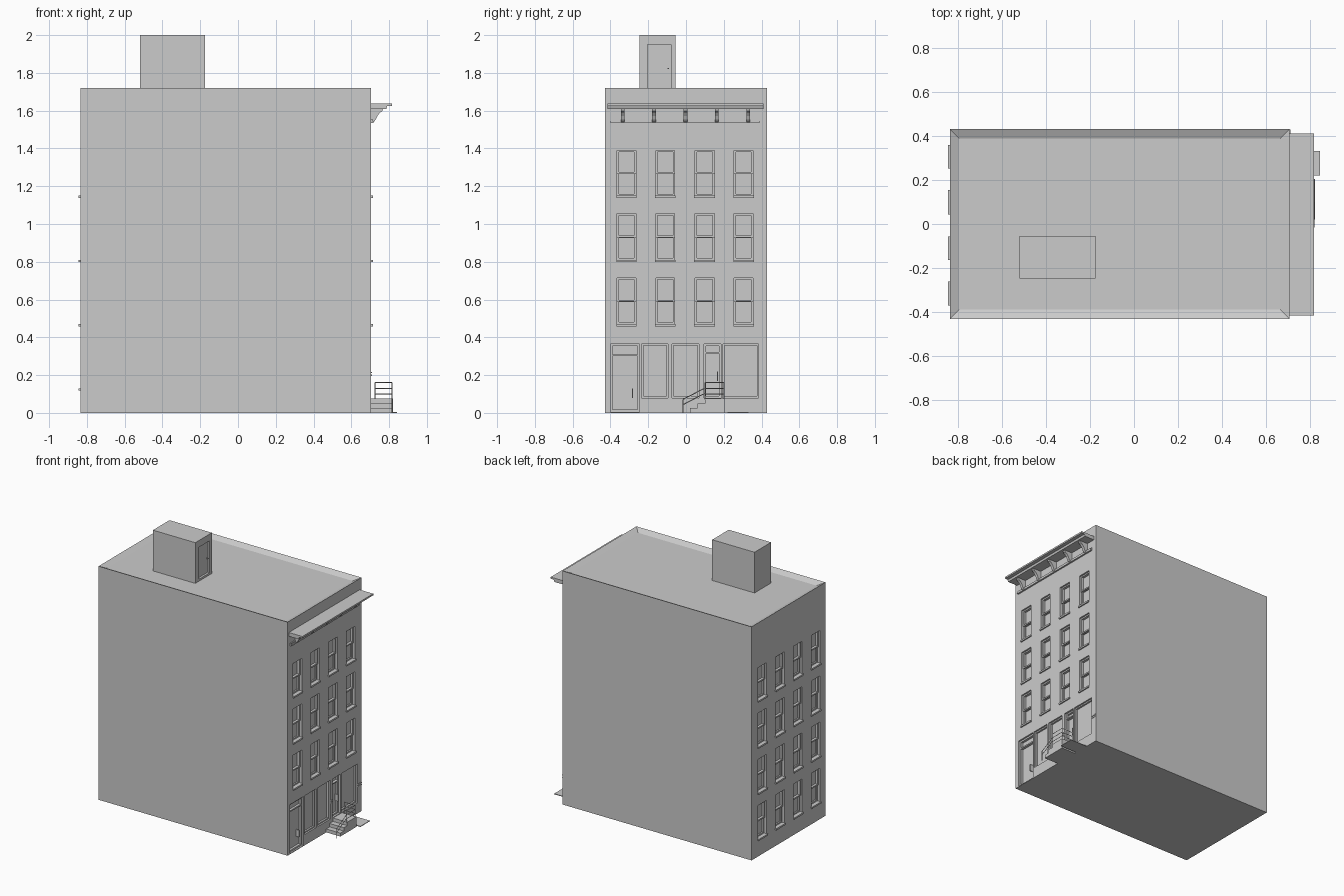
import bpy, bmesh
from mathutils import Vector

if "Cube" in bpy.data.objects:
    bpy.data.objects.remove(bpy.data.objects["Cube"])

FRONT, BACK = 0.705, -0.835


def add_box(bm, b):
    x0, x1, y0, y1, z0, z1 = b
    geo = bmesh.ops.create_cube(bm, size=1)
    for v in geo['verts']:
        v.co = Vector(((x0 + x1) / 2 + v.co.x * (x1 - x0),
                       (y0 + y1) / 2 + v.co.y * (y1 - y0),
                       (z0 + z1) / 2 + v.co.z * (z1 - z0)))


def finish(name, bm):
    me = bpy.data.meshes.new(name)
    bmesh.ops.recalc_face_normals(bm, faces=bm.faces[:])
    bm.to_mesh(me)
    bm.free()
    ob = bpy.data.objects.new(name, me)
    bpy.context.collection.objects.link(ob)
    return ob


def boxes(name, items):
    bm = bmesh.new()
    for b in items:
        add_box(bm, b)
    return finish(name, bm)


def prism(name, pts, spans):
    # x-z profile swept over each y span
    bm = bmesh.new()
    for y0, y1 in spans:
        f = bm.faces.new([bm.verts.new((x, y0, z)) for x, z in pts])
        r = bmesh.ops.extrude_face_region(bm, geom=[f])
        for v in r['geom']:
            if isinstance(v, bmesh.types.BMVert):
                v.co.y = y1
    return finish(name, bm)


def wall_box(x, s, a, b, y0, y1, z0, z1):
    # box on a wall plane x; a and b are offsets outward (direction s)
    xs = sorted((x + s * a, x + s * b))
    return (xs[0], xs[1], y0, y1, z0, z1)


def frame(x, s, a, b, y0, y1, z0, z1, w):
    return [wall_box(x, s, a, b, y0, y0 + w, z0, z1),
            wall_box(x, s, a, b, y1 - w, y1, z0, z1),
            wall_box(x, s, a, b, y0 + w, y1 - w, z0, z0 + w),
            wall_box(x, s, a, b, y0 + w, y1 - w, z1 - w, z1)]


# Main block with a shallow sloped roof pan
bm = bmesh.new()
add_box(bm, (BACK, FRONT, -0.43, 0.43, 0, 1.72))
bm.normal_update()
top = max(bm.faces, key=lambda f: f.calc_center_median().z)
bmesh.ops.inset_individual(bm, faces=[top], thickness=0.06, depth=-0.02)
body = finish("building_body", bm)

# Window and shopfront layout
cols = [(-0.365, -0.265), (-0.16, -0.06), (0.047, 0.15), (0.255, 0.355)]
rows = [(1.15, 1.39), (0.81, 1.055), (0.47, 0.715)]
wins = [(FRONT, 1, c, r) for r in rows for c in cols]
wins += [(BACK, -1, c, r) for r in rows + [(0.13, 0.375)] for c in cols]
shops = [(-0.235, -0.095), (-0.075, 0.07), (0.195, 0.385)]

cuts = [wall_box(x, s, -0.03, 0.03, *c, *r) for x, s, c, r in wins]
cuts += [wall_box(FRONT, 1, -0.025, 0.03, y0, y1, 0.08, 0.365) for y0, y1 in shops]
cuts += [wall_box(FRONT, 1, -0.03, 0.03, -0.4, -0.245, 0.005, 0.365),
         wall_box(FRONT, 1, -0.03, 0.03, 0.095, 0.185, 0.08, 0.365)]


def carve(ob, items):
    cutter = boxes("cutter", items)
    m = ob.modifiers.new("openings", 'BOOLEAN')
    m.operation, m.solver, m.object = 'DIFFERENCE', 'EXACT', cutter
    bpy.context.view_layer.objects.active = ob
    bpy.ops.object.modifier_apply(modifier=m.name)
    bpy.data.objects.remove(cutter)


carve(body, cuts)

# Sash windows and sills
sashes, sills = [], []
for x, s, (y0, y1), (z0, z1) in wins:
    mid = (z0 + z1) / 2
    sashes += frame(x, s, -0.03, -0.012, y0, y1, mid - 0.004, z1, 0.01)
    sashes += frame(x, s, -0.03, -0.02, y0, y1, z0, mid + 0.004, 0.01)
    sills.append(wall_box(x, s, -0.02, 0.009, y0 - 0.004, y1 + 0.004, z0 - 0.012, z0))
boxes("window_sashes", sashes)
boxes("window_sills", sills)

# Shopfront frames, pilaster bands
parts = []
for y0, y1 in shops:
    parts += frame(FRONT, 1, -0.025, -0.012, y0, y1, 0.08, 0.365, 0.009)
boxes("shop_window_frames", parts)
boxes("pilaster_bands", [wall_box(FRONT, 1, -0.005, 0.004, y0, y1, z, z + 0.007)
                         for y0, y1 in ((0.07, 0.095), (0.386, 0.428)) for z in (0.195, 0.21)])

# Entrance doors with handles
boxes("side_door", frame(FRONT, 1, -0.03, -0.012, -0.4, -0.245, 0.005, 0.365, 0.012)
      + [wall_box(FRONT, 1, -0.03, -0.012, -0.388, -0.257, 0.30, 0.31)])
boxes("shop_door", frame(FRONT, 1, -0.03, -0.015, 0.095, 0.185, 0.08, 0.365, 0.01)
      + [wall_box(FRONT, 1, -0.03, -0.01, 0.105, 0.175, 0.315, 0.323)])
boxes("door_handles", [wall_box(FRONT, 1, -0.03, -0.006, -0.287, -0.28, 0.08, 0.13),
                       wall_box(FRONT, 1, -0.03, -0.006, 0.165, 0.17, 0.17, 0.22)])

# Cornice slabs, lower moulding and curved brackets
prism("cornice", [(0.70, 1.638), (0.815, 1.638), (0.815, 1.626), (0.79, 1.624),
                  (0.785, 1.61), (0.70, 1.61)], [(-0.415, 0.41)])
boxes("cornice_moulding", [(0.70, 0.717, -0.40, 0.39, 1.534, 1.545),
                           (0.70, 0.712, -0.40, 0.39, 1.545, 1.555)])
prism("cornice_brackets", [(0.70, 1.612), (0.768, 1.612), (0.764, 1.598), (0.75, 1.588),
                           (0.738, 1.572), (0.73, 1.553), (0.72, 1.542), (0.70, 1.535)],
      [(y - 0.01, y + 0.01) for y in (-0.335, -0.17, -0.003, 0.163, 0.33)])

# Roof stair house with recessed door
house = boxes("roof_stair_house", [(-0.52, -0.175, -0.247, -0.055, 1.69, 2.0)])
carve(house, [(-0.19, -0.15, -0.205, -0.08, 1.715, 1.95)])
boxes("roof_door_knob", [(-0.192, -0.178, -0.097, -0.09, 1.82, 1.827)])

# Stoop: landing plus descending steps along the wall
boxes("stoop", [(0.70, 0.82, 0.10, 0.205, 0, 0.075),
                (0.70, 0.82, 0.06, 0.10, 0, 0.05),
                (0.70, 0.82, 0.02, 0.06, 0, 0.025)])
boxes("cellar_plate", [(0.70, 0.843, 0.22, 0.33, 0, 0.005)])

# Stoop railing
cu = bpy.data.curves.new("stoop_railing", 'CURVE')
cu.dimensions, cu.bevel_depth, cu.bevel_resolution, cu.use_fill_caps = '3D', 0.0025, 0, True
X = 0.816
paths = []
for d in (0, 0.03, 0.06):
    paths.append([(0.725, 0.2, 0.16 - d), (X, 0.2, 0.16 - d), (X, 0.1, 0.16 - d)])
for d in (0, 0.028):
    paths.append([(X, 0.1, 0.132 - d), (X, -0.015, 0.072 - d)])
paths += [[(x, y, z0), (x, y, z1)] for x, y, z0, z1 in
          ((0.725, 0.2, 0.07, 0.16), (X, 0.2, 0.07, 0.16), (X, 0.1, 0.07, 0.16), (X, -0.015, 0, 0.072))]
for p in paths:
    sp = cu.splines.new('POLY')
    sp.points.add(len(p) - 1)
    for q, c in zip(sp.points, p):
        q.co = (*c, 1)
bpy.context.collection.objects.link(bpy.data.objects.new("stoop_railing", cu))
